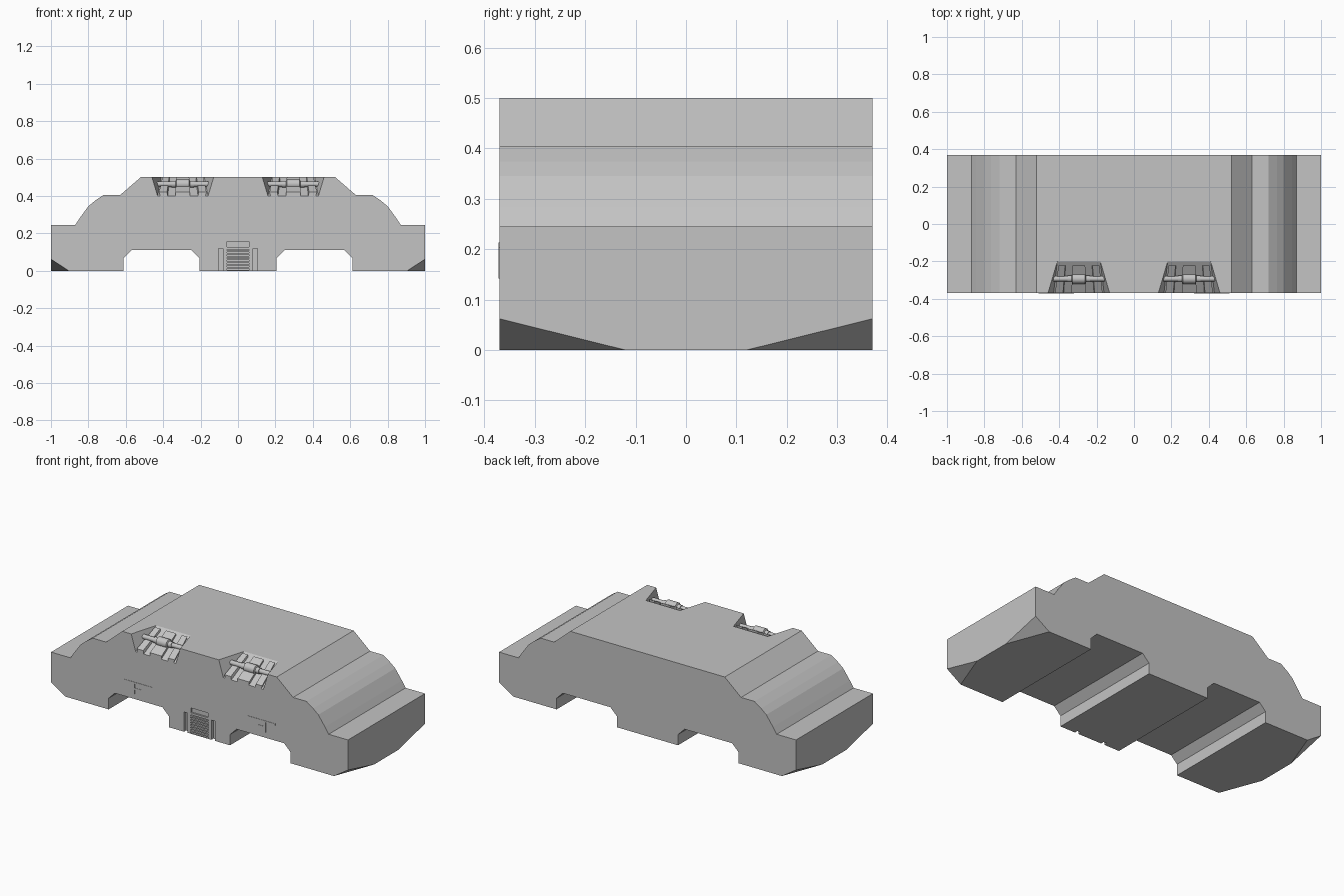
import bpy, bmesh, math
from mathutils import Vector

if "Cube" in bpy.data.objects:
    bpy.data.objects.remove(bpy.data.objects["Cube"])

grey = bpy.data.materials.new("light_grey")
grey.diffuse_color = (0.55, 0.55, 0.55, 1)
grey.use_nodes = True
grey.node_tree.nodes["Principled BSDF"].inputs["Base Color"].default_value = grey.diffuse_color
D = 0.37  # half depth


def finish(name, bm):
    bmesh.ops.recalc_face_normals(bm, faces=bm.faces)
    me = bpy.data.meshes.new(name)
    bm.to_mesh(me)
    bm.free()
    me.materials.append(grey)
    ob = bpy.data.objects.new(name, me)
    bpy.context.collection.objects.link(ob)
    return ob


def hull(name, pts):
    bm = bmesh.new()
    for p in pts:
        bm.verts.new(p)
    bmesh.ops.convex_hull(bm, input=bm.verts)
    bmesh.ops.dissolve_limit(bm, angle_limit=0.01, verts=bm.verts, edges=bm.edges)
    return finish(name, bm)


def box(name, x0, x1, y0, y1, z0, z1):
    return hull(name, [(x, y, z) for x in (x0, x1) for y in (y0, y1) for z in (z0, z1)])


def cut(target, cutter):
    cutter.hide_render = True
    m = target.modifiers.new("cut", 'BOOLEAN')
    m.operation, m.solver, m.object = 'DIFFERENCE', 'EXACT', cutter
    bpy.context.view_layer.objects.active = target
    bpy.ops.object.modifier_apply(modifier=m.name)
    bpy.data.objects.remove(cutter)


# Main body: stepped profile with two through channels underneath
half = [(0.205, 0), (0.205, 0.065), (0.25, 0.11), (0.57, 0.11), (0.612, 0.068), (0.612, 0),
        (1, 0), (1, 0.245), (0.87, 0.245), (0.845, 0.283), (0.80, 0.345), (0.765, 0.374),
        (0.72, 0.405), (0.63, 0.405), (0.52, 0.5)]
profile = half + [(-x, z) for x, z in reversed(half)]
bm = bmesh.new()
face = bm.faces.new([bm.verts.new((x, -D, z)) for x, z in profile])
ext = bmesh.ops.extrude_face_region(bm, geom=[face])
bmesh.ops.translate(bm, vec=(0, 2 * D, 0),
                    verts=[v for v in ext["geom"] if isinstance(v, bmesh.types.BMVert)])
# Sliced lower corners
for sx in (1, -1):
    for sy in (1, -1):
        n = Vector((sx / 0.095, sy / 0.25, -1 / 0.062)).normalized()
        r = bmesh.ops.bisect_plane(bm, geom=bm.verts[:] + bm.edges[:] + bm.faces[:],
                                   plane_co=(sx, sy * D, 0.062), plane_no=n, clear_outer=True)
        edges = [e for e in r["geom_cut"] if isinstance(e, bmesh.types.BMEdge)]
        bmesh.ops.holes_fill(bm, edges=edges, sides=0)
body = finish("body", bm)


# Half width of a pocket, which narrows towards the back and the bottom
def width(y, z):
    return 0.165 - 0.294 * (y + D) + 0.3 * (z - 0.5)


def slope(y):
    return 0.4 + (y + D) / 1.7


for c, side in ((-0.295, "left"), (0.295, "right")):
    # Tapered pocket at the upper front edge
    pts = [(c + s * width(y, z), y, z) for s in (-1, 1)
           for y, z in ((-0.183, 0.51), (-0.387, 0.39), (-0.387, 0.51))]
    cut(body, hull("pocket_cutter", pts))
    # Raised fins fanning over the pocket floor
    for i, (a, b) in enumerate(((-0.9, -0.6), (-0.28, 0.28), (0.6, 0.9))):
        pts = []
        for y in (-D, -0.222):
            for lift in (-0.01, 0.02):
                z = min(slope(y) + lift, 0.5)
                pts += [(c + f * width(y, z), y, z) for f in (a, b)]
        hull(f"{side}_pocket_fin_{i + 1}", pts)
    # Lathed cross bar with a thicker hub and collars
    prof = [(-0.147, 0.014), (-0.06, 0.014), (-0.06, 0.018), (-0.038, 0.018), (-0.034, 0.027),
            (0.034, 0.027), (0.038, 0.018), (0.06, 0.018), (0.06, 0.014), (0.147, 0.014)]
    bm = bmesh.new()
    rings = [[bm.verts.new((c + x, -0.293 + r * math.cos(k * math.pi / 8),
                            0.463 + r * math.sin(k * math.pi / 8))) for k in range(16)]
             for x, r in prof]
    for p, q in zip(rings, rings[1:]):
        for k in range(16):
            bm.faces.new((p[k], p[k - 1], q[k - 1], q[k]))
    bm.faces.new(rings[0])
    bm.faces.new(rings[-1])
    bar = finish(f"{side}_cross_bar", bm)
    bpy.ops.object.select_all(action='DESELECT')
    bar.select_set(True)
    bpy.context.view_layer.objects.active = bar
    bpy.ops.object.shade_smooth_by_angle(angle=math.radians(35))

# Centre front: side grooves, vent recess and slot above it
for s in (-1, 1):
    cut(body, box("groove_cutter", s * 0.08, s * 0.104, -0.4, -0.35, -0.05, 0.12))
cut(body, box("vent_cutter", -0.06, 0.06, -0.4, -0.352, 0.005, 0.115))
cut(body, box("slot_cutter", -0.058, 0.058, -0.4, -0.36, 0.128, 0.157))
for i in range(7):
    z = 0.012 + i * 0.0148
    box(f"vent_slat_{i + 1}", -0.06, 0.06, -0.37, -0.35, z, z + 0.008)

# Thin raised trim under each pocket
for c, side in ((-0.415, "left"), (0.415, "right")):
    box(f"{side}_trim_bar", c - 0.095, c + 0.095, -0.372, -0.365, 0.203, 0.213)
    box(f"{side}_trim_lower_bar", c - 0.03, c + 0.03, -0.372, -0.365, 0.166, 0.178)
    for s in (-1, 1):
        x = c + s * 0.026
        box(f"{side}_trim_post_{s + 2}", x - 0.005, x + 0.005, -0.372, -0.365, 0.142, 0.203)
